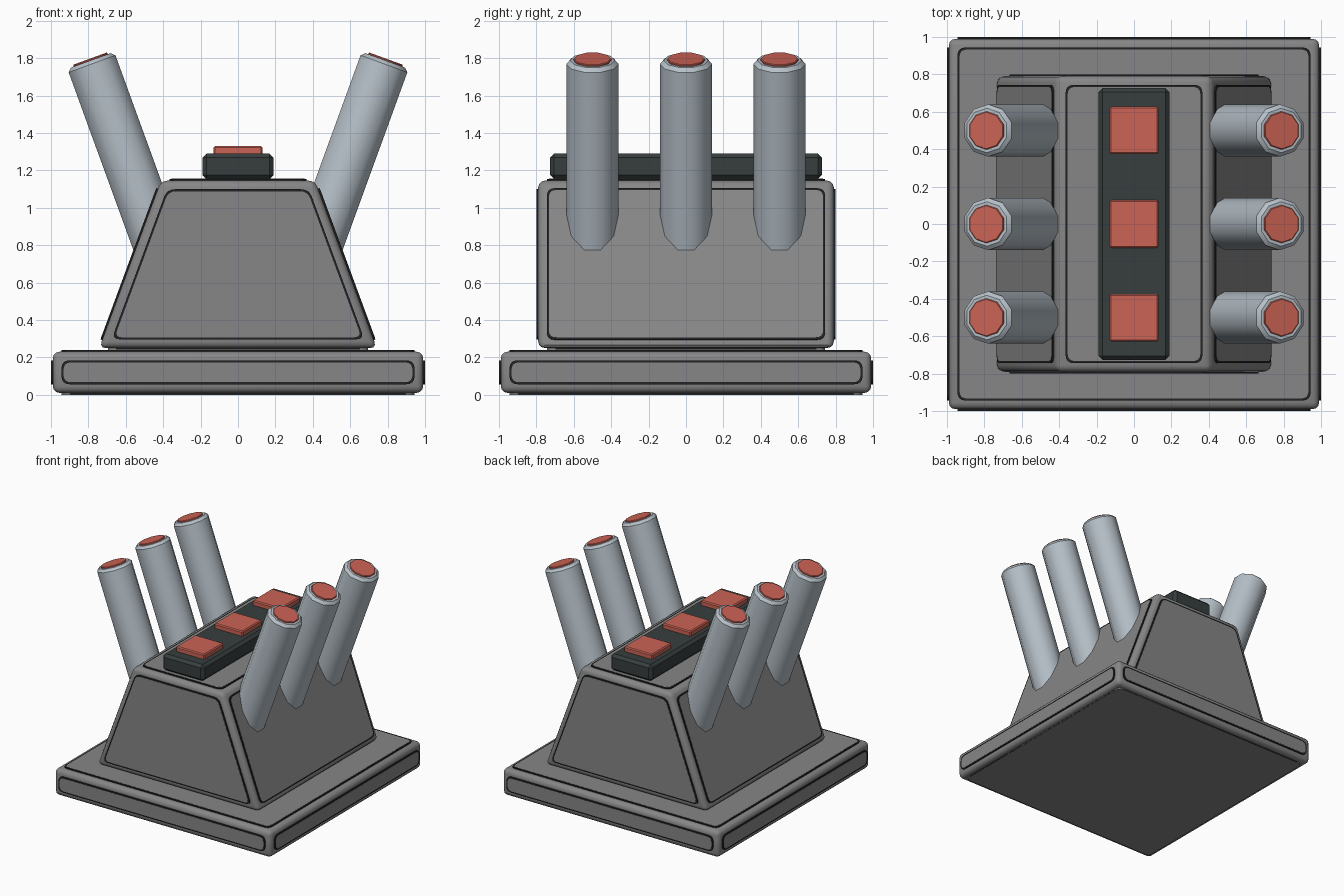
import bpy, bmesh, math
from mathutils import Vector, Matrix

if "Cube" in bpy.data.objects:
    bpy.data.objects.remove(bpy.data.objects["Cube"])


def material(name, rgb):
    m = bpy.data.materials.new(name)
    m.diffuse_color = (*rgb, 1)
    m.use_nodes = True
    m.node_tree.nodes["Principled BSDF"].inputs["Base Color"].default_value = m.diffuse_color
    return m


GREY = material("mid grey", (0.24, 0.24, 0.245))
LINE = material("groove black", (0.016, 0.017, 0.018))
DARK = material("charcoal", (0.038, 0.048, 0.048))
STEEL = material("pale steel", (0.47, 0.53, 0.58))
RED = material("soft red", (0.60, 0.125, 0.09))


def make(name, bm, mats, smooth=False):
    bmesh.ops.recalc_face_normals(bm, faces=bm.faces)
    me = bpy.data.meshes.new(name)
    bm.to_mesh(me)
    bm.free()
    ob = bpy.data.objects.new(name, me)
    bpy.context.collection.objects.link(ob)
    for m in mats:
        me.materials.append(m)
    if smooth:
        bpy.ops.object.select_all(action='DESELECT')
        ob.select_set(True)
        bpy.context.view_layer.objects.active = ob
        bpy.ops.object.shade_smooth_by_angle(angle=math.radians(37))
    return ob


def tapered_box(xb, xt, y, z0, z1):
    """Box with half widths xb (bottom) and xt (top)."""
    bm = bmesh.new()
    bmesh.ops.create_cube(bm, size=2)
    for v in bm.verts:
        top = v.co.z > 0
        v.co = (v.co.x * (xt if top else xb), v.co.y * y, z1 if top else z0)
    return bm


def bevel(bm, width, segments):
    bmesh.ops.bevel(bm, geom=bm.edges[:], offset=width, segments=segments,
                    profile=0.5, affect='EDGES')


def rounded_inset(pts, n, inset, r):
    """Inset a polygon and round its corners."""
    k, inner = len(pts), []
    for i, p in enumerate(pts):
        n1 = n.cross((p - pts[i - 1]).normalized())
        n2 = n.cross((pts[(i + 1) % k] - p).normalized())
        inner.append(p + (n1 + n2) * inset / (1 + n1.dot(n2)))
    out = []
    for i, p in enumerate(inner):
        a = p + (inner[i - 1] - p).normalized() * r
        b = p + (inner[(i + 1) % k] - p).normalized() * r
        for s in range(5):
            t = s / 4
            out.append(a * (1 - t) ** 2 + p * 2 * t * (1 - t) + b * t * t)
    return out


def add_plate(bm, loop, n, h, mat):
    lo = [bm.verts.new(p - n * 0.004) for p in loop]
    hi = [bm.verts.new(p + n * h) for p in loop]
    faces = [bm.faces.new(hi), bm.faces.new(lo[::-1])]
    for i in range(len(loop)):
        j = (i + 1) % len(loop)
        faces.append(bm.faces.new((lo[i], lo[j], hi[j], hi[i])))
    for f in faces:
        f.material_index = mat


def panelled_block(name, *dims):
    # Rounded block with a dark-rimmed raised panel on each face
    bm = tapered_box(*dims)
    bm.normal_update()
    panels = bmesh.new()
    for f in bm.faces:
        pts, n = [v.co.copy() for v in f.verts], f.normal.copy()
        under = n.z < -0.9
        add_plate(panels, rounded_inset(pts, n, 0.046, 0.045), n, 0.009, 1)
        add_plate(panels, rounded_inset(pts, n, 0.046 if under else 0.057, 0.041), n, 0.010, 0)
    bevel(bm, 0.035, 3)
    make(name, bm, [GREY], True)
    make(name + "_panels", panels, [GREY, LINE])


# Base slab and tapered housing
panelled_block("base", 0.99, 0.99, 0.99, 0.01, 0.23)
panelled_block("housing", 0.742, 0.412, 0.79, 0.25, 1.145)

# Button bar on top of the housing
bm = tapered_box(0.19, 0.19, 0.727, 1.153, 1.29)
bevel(bm, 0.022, 1)
make("button_bar", bm, [DARK])


def cylinder(name, radius, z0, z1, chamfer, place, mat):
    """Ten-sided cylinder with a chamfered top end."""
    bm = bmesh.new()
    bmesh.ops.create_cone(bm, cap_ends=True, segments=10, radius1=radius,
                          radius2=radius, depth=z1 - z0)
    bmesh.ops.rotate(bm, verts=bm.verts, matrix=Matrix.Rotation(math.radians(18), 3, 'Z'))
    # Keep a corner on the y axis so the flats face x
    if max(v.co.y for v in bm.verts) < radius * 0.99:
        bmesh.ops.rotate(bm, verts=bm.verts, matrix=Matrix.Rotation(math.radians(18), 3, 'Z'))
    bmesh.ops.translate(bm, verts=bm.verts, vec=(0, 0, (z0 + z1) / 2))
    rim = [e for e in bm.edges if all(v.co.z > z1 - 1e-4 for v in e.verts)]
    bmesh.ops.bevel(bm, geom=rim, offset=chamfer, segments=1, affect='EDGES')
    bmesh.ops.transform(bm, matrix=place, verts=bm.verts)
    make(name, bm, [mat], True)


for i, y in enumerate((-0.5, 0, 0.5)):
    # Square red buttons
    bm = tapered_box(0.13, 0.13, 0.127, 1.28, 1.33)
    bevel(bm, 0.008, 1)
    bmesh.ops.translate(bm, verts=bm.verts, vec=(0, y, 0))
    make(f"button_{i}", bm, [RED])
    # Leaning tubes with red end caps
    for side, label in ((-1, "left"), (1, "right")):
        place = (Matrix.Translation((side * 0.787, y, 1.788))
                 @ Matrix.Rotation(side * math.radians(20), 4, 'Y'))
        cylinder(f"tube_{label}_{i}", 0.14, -1.1, 0, 0.02, place, STEEL)
        cylinder(f"tube_cap_{label}_{i}", 0.102, -0.02, 0.01, 0.004, place, RED)
